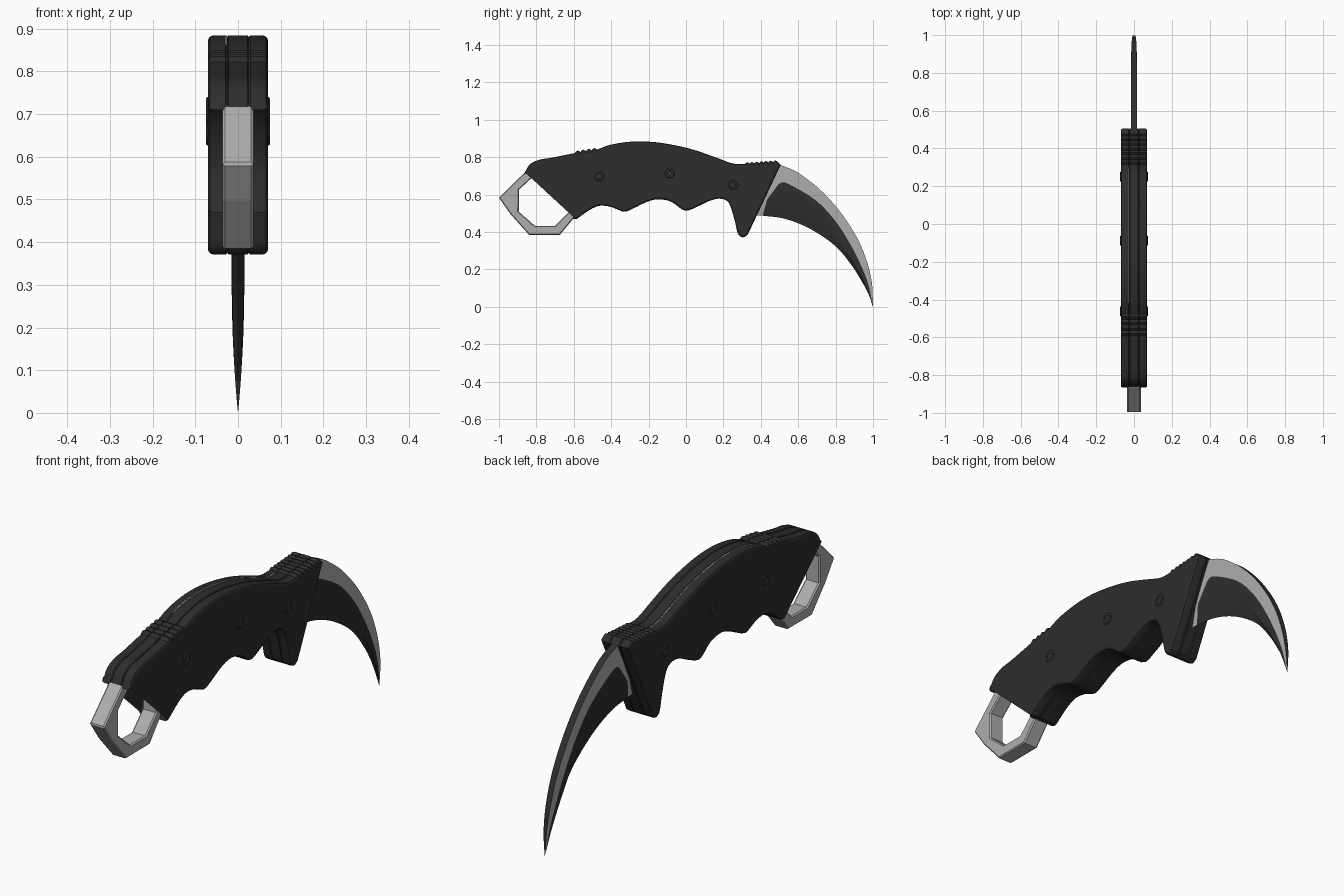
import bpy, bmesh, math
from mathutils import Vector

if "Cube" in bpy.data.objects:
    bpy.data.objects.remove(bpy.data.objects["Cube"])


def material(name, c):
    m = bpy.data.materials.new(name)
    m.diffuse_color = (c[0], c[1], c[2], 1)
    m.use_nodes = True
    m.node_tree.nodes["Principled BSDF"].inputs["Base Color"].default_value = m.diffuse_color
    return m


GRIP = material("dark grip", (0.026, 0.026, 0.026))
STEEL = material("light steel", (0.42, 0.42, 0.43))
COATED = material("dark blade coating", (0.028, 0.028, 0.028))
SCREW = material("dark screw", (0.04, 0.04, 0.042))


def smooth(pts, k=4):
    """Spline through the points; the last point is left to the next segment."""
    p = [Vector(q) for q in pts]
    p = [2 * p[0] - p[1]] + p + [2 * p[-1] - p[-2]]
    out = []
    for i in range(1, len(p) - 2):
        a, b, c, d = p[i - 1:i + 3]
        for j in range(k):
            t = j / k
            out.append(0.5 * (2 * b + (c - a) * t + (2 * a - 5 * b + 4 * c - d) * t * t
                              + (3 * b - a - 3 * c + d) * t ** 3))
    return out


def ridges(a, b, n, height):
    """Row of rounded grip ridges from a to b."""
    a, b = Vector(a), Vector(b)
    return [a.lerp(b, i / (4 * n)) + Vector((0, height * abs(math.sin(math.pi * i / 4))))
            for i in range(4 * n)]


def finish(name, bm, mats, angle=None):
    bmesh.ops.recalc_face_normals(bm, faces=bm.faces)
    me = bpy.data.meshes.new(name)
    bm.to_mesh(me)
    bm.free()
    for m in mats:
        me.materials.append(m)
    ob = bpy.data.objects.new(name, me)
    bpy.context.collection.objects.link(ob)
    if angle:
        bpy.ops.object.select_all(action='DESELECT')
        ob.select_set(True)
        bpy.context.view_layer.objects.active = ob
        bpy.ops.object.shade_smooth_by_angle(angle=math.radians(angle))
    return ob


def prism(name, outline, layers, mat, angle=25):
    """Stack a clockwise (y, z) outline along x; each layer is (x, inset)."""
    n = len(outline)
    normals = []
    for i in range(n):
        t = (outline[(i + 2) % n] - outline[i - 2]).normalized()
        normals.append(Vector((-t.y, t.x)))
    bm = bmesh.new()
    loops = []
    for x, inset in layers:
        q = [p - m * inset for p, m in zip(outline, normals)]
        loops.append([bm.verts.new((x, v.x, v.y)) for v in q])
    for a, b in zip(loops, loops[1:]):
        for i in range(n):
            j = (i + 1) % n
            bm.faces.new((a[i], a[j], b[j], b[i]))
    bm.faces.new(loops[0])
    bm.faces.new(loops[-1])
    return finish(name, bm, [mat], angle)


# Handle outline: back, thumb ridges, guard, finger grooves, ring cut-out
rear = smooth([(-.866, .71), (-.834, .762), (-.78, .787), (-.717, .797), (-.594, .822)])
back = smooth([(-.476, .84), (-.396, .868), (-.273, .884), (-.139, .877), (.021, .845),
               (.155, .80), (.25, .766), (.315, .763)])
guard = smooth([(.49, .775), (.506, .758)], 2) + smooth([(.506, .758), (.33, .385)], 8)
grooves = smooth([(.33, .385), (.305, .371), (.278, .39), (.262, .455), (.24, .53), (.22, .565),
                  (.18, .578), (.128, .567), (.06, .535), (-.005, .514), (-.07, .556),
                  (-.112, .571), (-.166, .573), (-.22, .556), (-.273, .53), (-.326, .508),
                  (-.364, .519), (-.406, .535), (-.46, .54), (-.513, .519), (-.583, .47)])
cutout = smooth([(-.583, .47), (-.604, .47)], 2) + smooth(
    [(-.604, .47), (-.586, .53), (-.582, .585), (-.61, .663), (-.663, .72), (-.75, .743),
     (-.81, .733), (-.866, .71)])
outline = (rear + ridges((-.594, .822), (-.476, .84), 4, .011) + back
           + ridges((.315, .763), (.49, .775), 7, .008) + guard + grooves + cutout)

prism("handle_core", outline, [(-.025, .003), (-.022, 0), (.022, 0), (.025, .003)], GRIP)
for s, side in ((-1, "left"), (1, "right")):
    prism("handle_scale_" + side, outline,
          [(s * x, d) for x, d in ((.025, .004), (.029, 0), (.058, 0), (.066, .003), (.07, .010))],
          GRIP)
    # Screws with a round socket
    for i, (y, z) in enumerate(((-.463, .698), (-.088, .714), (.251, .652))):
        circle = [Vector((y + .026 * math.cos(-a * math.pi / 12),
                          z + .026 * math.sin(-a * math.pi / 12))) for a in range(24)]
        prism("screw_%s_%d" % (side, i + 1), circle,
              [(s * x, d) for x, d in ((.06, 0), (.072, 0), (.075, .004), (.075, .012),
                                       (.0715, .014))], SCREW)

# Thin steel liner showing in the seam along the back
strip = back[3:]
prism("seam_liner", strip + [p - Vector((0, .03)) for p in reversed(strip)],
      [(-.0305, 0), (-.026, 0)], STEEL)

# Octagonal finger ring with a pointed end
outer = [(-1, .583), (-.866, .715), (-.81, .745), (-.68, .745), (-.57, .64), (-.57, .51),
         (-.674, .385), (-.84, .385), (-.94, .497)]
inner = [(-.893, .567), (-.893, .626), (-.813, .70), (-.70, .70), (-.626, .626), (-.626, .508),
         (-.70, .433), (-.807, .433), (-.893, .508)]
bm = bmesh.new()
rings = [[bm.verts.new((x, y, z)) for y, z in pts]
         for x, pts in ((-.036, outer), (.036, outer), (.036, inner), (-.036, inner))]
for k in range(4):
    a, b = rings[k], rings[(k + 1) % 4]
    for i in range(9):
        j = (i + 1) % 9
        bm.faces.new((a[i], a[j], b[j], b[i]))
ring = finish("finger_ring", bm, [STEEL])
bev = ring.modifiers.new("bevel", 'BEVEL')
bev.width, bev.segments = .006, 1
bev.limit_method, bev.angle_limit = 'ANGLE', math.radians(70)

# Curved blade: spine, colour border, grind line and cutting edge lofted together
tip = (.999, 0)
rows = [
    [(.56, .737), (.61, .71), (.717, .626), (.824, .508), (.914, .37), (.968, .24), (.995, .118), tip],
    [(.497, .658), (.54, .66), (.69, .572), (.797, .46), (.877, .337), (.941, .209), (.977, .11), tip],
    [(.433, .572), (.52, .555), (.63, .513), (.745, .43), (.845, .31), (.92, .19), (.967, .095), tip],
    [(.41, .487), (.53, .47), (.663, .417), (.797, .326), (.885, .222), (.94, .135), (.975, .07), tip]]
roots = [(.48, .768), (.44, .66), (.395, .57), (.36, .488)]
half = [.015, .0165, .0145, 0]
curves = [[Vector(r)] + smooth(row, 6) + [Vector(tip)] for r, row in zip(roots, rows)]
n = len(curves[0])
bm = bmesh.new()
sides = []
for s in (1, -1):
    sides.append([[bm.verts.new((s * w * (1 - (i / (n - 1)) ** 5), p.x, p.y))
                   for i, p in enumerate(c)] for c, w in zip(curves, half)])
for g in sides:
    for r in range(3):
        for i in range(n - 1):
            f = bm.faces.new((g[r][i], g[r][i + 1], g[r + 1][i + 1], g[r + 1][i]))
            f.material_index = 0 if (r == 0 or i == 0) else 1
a, b = sides[0][0], sides[1][0]
for i in range(n - 1):
    bm.faces.new((a[i], a[i + 1], b[i + 1], b[i])).material_index = 1
bmesh.ops.remove_doubles(bm, verts=bm.verts, dist=.0002)
finish("blade", bm, [STEEL, COATED], 20)
